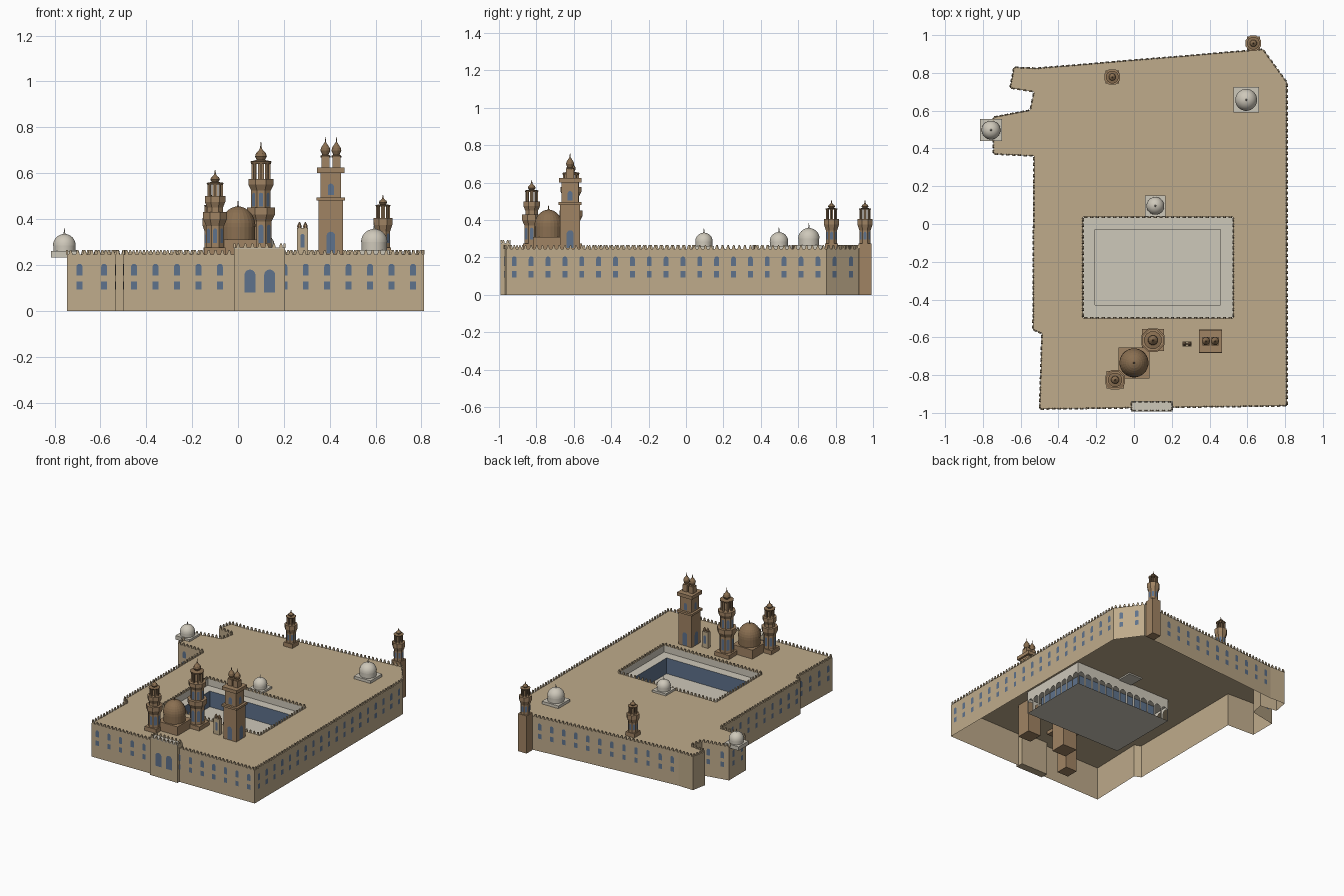
import bpy, bmesh
from math import sin, cos, pi, floor
from mathutils import Vector, Matrix

if "Cube" in bpy.data.objects:
    bpy.data.objects.remove(bpy.data.objects["Cube"], do_unlink=True)


def material(name, *rgb):
    lin = [((c / 255 + 0.055) / 1.055) ** 2.4 for c in rgb] + [1]
    m = bpy.data.materials.new(name)
    m.use_nodes = True
    m.diffuse_color = lin
    m.node_tree.nodes["Principled BSDF"].inputs["Base Color"].default_value = lin
    return m


SAND = material("sandstone", 191, 171, 139)
STONE = material("brown stone", 160, 131, 99)
BROWN = material("dome brown", 138, 111, 81)
CREAM = material("cream plaster", 206, 200, 186)
BLUE = material("window blue", 94, 114, 140)


def finish(name, bm, mat, smooth=False):
    me = bpy.data.meshes.new(name)
    bm.to_mesh(me)
    bm.free()
    me.materials.append(mat)
    ob = bpy.data.objects.new(name, me)
    bpy.context.collection.objects.link(ob)
    if smooth:
        bpy.context.view_layer.objects.active = ob
        ob.select_set(True)
        bpy.ops.object.shade_smooth_by_angle(angle=0.7)
        ob.select_set(False)
    return ob


def add_box(bm, x, y, z0, z1, hx, hy, turn=0, taper=1):
    vs = bmesh.ops.create_cube(bm, size=2)["verts"]
    for v in vs:
        if v.co.z > 0:
            v.co.x *= taper
    place = Matrix.Translation((x, y, (z0 + z1) / 2)) @ Matrix.Rotation(turn, 4, "Z")
    bmesh.ops.transform(bm, verts=vs, matrix=place @ Matrix.Diagonal((hx, hy, (z1 - z0) / 2, 1)))


def box(name, x, y, z0, z1, hx, hy, mat):
    bm = bmesh.new()
    add_box(bm, x, y, z0, z1, hx, hy)
    return finish(name, bm, mat)


def lathe(name, x, y, profile, sides, mat, smooth=False):
    bm = bmesh.new()
    rings = []
    for r, z in profile:
        angs = [2 * pi * (i + 0.5) / sides for i in range(sides)]
        rings.append([bm.verts.new((x + r * cos(a), y + r * sin(a), z)) for a in angs])
    for lo, hi in zip(rings, rings[1:]):
        for i in range(sides):
            j = (i + 1) % sides
            bm.faces.new((lo[i], lo[j], hi[j], hi[i]))
    bm.faces.new(rings[0][::-1])
    bm.faces.new(rings[-1])
    return finish(name, bm, mat, smooth)


def arch(w, h, steps=6):
    """Round-headed outline, counter-clockwise from the lower left."""
    r = w / 2
    head = [(r * cos(pi * i / steps), h - r + r * sin(pi * i / steps)) for i in range(steps + 1)]
    return [(-r, 0), (r, 0)] + head


def plate(bm, pts, x, y, z, t, off=0.002):
    """Flat panel standing on direction t, facing t cross up."""
    nx, ny = t.y * off, -t.x * off
    bm.faces.new([bm.verts.new((x + t.x * u + nx, y + t.y * u + ny, z + v)) for u, v in pts])


def edges_of(loop):
    for a, b in zip(loop, loop[1:] + loop[:1]):
        a, b = Vector(a), Vector(b)
        yield a, b, (b - a).normalized(), (b - a).length


def merlons(name, loop, z, mat, closed=True):
    bm = bmesh.new()
    runs = list(edges_of(loop))
    for a, b, t, length in runs if closed else runs[:-1]:
        n = max(1, round(length / 0.03))
        for i in range(n):
            p = a + t * length * (i + 0.5) / n
            add_box(bm, p.x, p.y, z, z + 0.02, 0.009, 0.004, Vector((1, 0)).angle_signed(t) * -1, 0.35)
    finish(name, bm, mat)


# Main hall: outline walls and a roof with the court cut out
ROOF = 0.245
outline = [(-0.5, -0.98), (0.81, -0.963), (0.81, 0.75), (0.683, 0.925), (-0.515, 0.825),
           (-0.636, 0.83), (-0.657, 0.72), (-0.53, 0.7), (-0.55, 0.603), (-0.745, 0.566),
           (-0.745, 0.37), (-0.53, 0.36), (-0.535, -0.56), (-0.488, -0.58)]
court = [(-0.27, -0.497), (0.525, -0.497), (0.525, 0.037), (-0.27, 0.037)]
inner = [(-0.207, -0.43), (0.458, -0.43), (0.458, -0.03), (-0.207, -0.03)]


def wall_loop(name, loop, z0, z1, mat, inward=False):
    bm = bmesh.new()
    for a, b, t, length in edges_of(loop):
        plate(bm, [(0, 0), (length, 0), (length, z1 - z0), (0, z1 - z0)], a.x, a.y, z0, t, 0)
    if inward:
        bmesh.ops.reverse_faces(bm, faces=bm.faces)
    return finish(name, bm, mat)


def slab(name, loops, z, mat):
    bm = bmesh.new()
    for loop in loops:
        vs = [bm.verts.new((px, py, z)) for px, py in loop]
        for a, b in zip(vs, vs[1:] + vs[:1]):
            bm.edges.new((a, b))
    bmesh.ops.triangle_fill(bm, use_beauty=True, edges=bm.edges[:])
    bm.normal_update()
    bmesh.ops.reverse_faces(bm, faces=[f for f in bm.faces if f.normal.z < 0])
    return finish(name, bm, mat)


wall_loop("outer_walls", outline, 0, ROOF, SAND)
slab("main_roof", [outline, court], ROOF, SAND)
merlons("outer_battlements", outline, ROOF, SAND)
merlons("court_battlements", court, ROOF, SAND)

# Two rows of windows along the long walls
bm = bmesh.new()
for a, b, t, length in edges_of(outline):
    n = floor(length / 0.09)
    for i in range(n if n > 1 else 0):
        p = a + t * length * (i + 0.5) / n
        plate(bm, [(-0.013, 0), (0.013, 0), (0.013, 0.036), (-0.013, 0.036)], p.x, p.y, 0.092, t)
        plate(bm, arch(0.026, 0.05), p.x, p.y, 0.155, t)
finish("wall_windows", bm, BLUE)

# Court: upper band, ledge, blue inner walls, floor and arcade
LEDGE, FLOOR = 0.195, 0.08
wall_loop("court_band", court, LEDGE, ROOF, CREAM, True)
slab("court_ledge", [court, inner], LEDGE, CREAM)
wall_loop("court_inner_walls", inner, FLOOR, LEDGE, BLUE, True)
slab("court_floor", [court], FLOOR, CREAM)
bm = bmesh.new()
for a, b, t, length in edges_of(court):
    n = round(length / 0.06)
    w, high = length / n / 2, LEDGE - FLOOR
    opening = arch(w * 1.5, high * 0.85)[2:]
    bay = [(w, 0), (w, high), (-w, high), (-w, 0), (-w * 0.75, 0)] + opening[::-1] + [(w * 0.75, 0)]
    for i in range(n):
        p = a + t * length * (i + 0.5) / n
        plate(bm, bay, p.x, p.y, FLOOR, t, 0)
finish("court_arcade", bm, CREAM)

# Entrance portal
box("portal", 0.094, -0.965, 0, 0.272, 0.111, 0.028, SAND)
box("portal_top", 0.094, -0.965, 0.272, 0.276, 0.111, 0.028, CREAM)
merlons("portal_battlements", [(-0.015, -0.989), (0.203, -0.989), (0.203, -0.941), (-0.015, -0.941)], 0.274, SAND)
bm = bmesh.new()
for x in (0.052, 0.138):
    plate(bm, arch(0.048, 0.1, 8), x, -0.993, 0.08, Vector((1, 0)))
finish("portal_arches", bm, BLUE)


# Octagonal minarets
def ring_windows(name, x, y, r, z, w, h):
    bm = bmesh.new()
    for i in range(8):
        a = i * pi / 4
        d = r * cos(pi / 8)
        plate(bm, arch(w, h), x + d * cos(a), y + d * sin(a), z, Vector((-sin(a), cos(a))))
    finish(name, bm, BLUE)


def lantern(name, x, y, r, z0, z1, top):
    """Open ring of columns under a cap, bulb and spire."""
    bm = bmesh.new()
    for i in range(8):
        a = i * pi / 4
        add_box(bm, x + r * cos(a), y + r * sin(a), z0, z1, r * 0.14, r * 0.14, a)
    add_box(bm, x, y, z0, z1, r * 0.35, r * 0.35)
    finish(name + "_columns", bm, STONE)
    h, b = top - z1, r * 0.72
    lathe(name + "_cap", x, y, [(r * 1.2, z1), (r * 1.3, z1 + h * 0.12), (b * 0.7, z1 + h * 0.18),
          (b, z1 + h * 0.33), (b * 0.85, z1 + h * 0.48), (b * 0.35, z1 + h * 0.62),
          (0.004, z1 + h * 0.72), (0.001, top)], 12, BROWN)


def minaret(name, x, y, foot, half, shaft, low, mid, columns, top, upper=0):
    """Square foot, shaft, balcony, optional upper shaft and balcony, lantern."""
    box(name + "_foot", x, y, foot, 0.275, half, half, STONE)
    wide = shaft * 1.33
    prof = [(shaft, 0.27), (shaft, low - 0.03), (wide, low), (wide, low + 0.03)]
    ring_windows(name + "_windows", x, y, shaft, 0.295, shaft * 0.42, (low - 0.03 - 0.295) * 0.85)
    if upper:
        prof += [(upper, low + 0.03), (upper, mid - 0.025), (upper * 1.3, mid), (upper * 1.3, mid + 0.025)]
        room = mid - low - 0.055
        if room > 0.03:
            ring_windows(name + "_upper_windows", x, y, upper, low + 0.035, upper * 0.4, room * 0.8)
    lathe(name + "_shaft", x, y, prof, 8, STONE)
    lantern(name, x, y, (upper or shaft) * 0.8, prof[-1][1], columns, top)


minaret("left_minaret", -0.1, -0.825, 0, 0.046, 0.042, 0.4, 0.475, 0.55, 0.615, 0.037)
minaret("middle_minaret", 0.1, -0.615, 0, 0.058, 0.05, 0.42, 0.55, 0.64, 0.737, 0.046)
minaret("back_minaret", -0.115, 0.778, 0.2, 0.035, 0.033, 0.375, 0, 0.455, 0.505)
minaret("corner_minaret", 0.632, 0.957, 0, 0.035, 0.033, 0.375, 0, 0.455, 0.505)

# Square minaret with two heads
X, Y = 0.405, -0.62
for part, z0, z1, half in (("base", 0, 0.48, 0.053), ("lower_balcony", 0.48, 0.495, 0.062),
                           ("upper_shaft", 0.495, 0.6, 0.045), ("upper_balcony", 0.6, 0.625, 0.06)):
    box("twin_minaret_" + part, X, Y, z0, z1, half, half, STONE)
bm = bmesh.new()
for t in (Vector((1, 0)), Vector((0, 1)), Vector((-1, 0)), Vector((0, -1))):
    plate(bm, arch(0.038, 0.095), X + t.y * 0.053, Y - t.x * 0.053, 0.25, t)
    plate(bm, arch(0.026, 0.05), X + t.y * 0.045, Y - t.x * 0.045, 0.505, t)
finish("twin_minaret_windows", bm, BLUE)
for side, dx in (("right", -0.024), ("left", 0.024)):
    x = X + dx
    box("twin_" + side + "_post", x, Y, 0.625, 0.672, 0.018, 0.022, STONE)
    lathe("twin_" + side + "_head", x, Y, [(0.022, 0.668), (0.022, 0.676), (0.014, 0.68), (0.022, 0.698),
          (0.02, 0.71), (0.008, 0.728), (0.003, 0.735), (0.001, 0.757)], 12, BROWN)

# Small bell gable with two pinnacles
box("gable_tower", 0.281, -0.635, ROOF, 0.36, 0.024, 0.014, SAND)
for x in (0.268, 0.294):
    lathe("gable_pinnacle", x, -0.635, [(0.01, 0.36), (0.011, 0.37), (0.005, 0.382), (0.001, 0.388)], 8, STONE)
bm = bmesh.new()
plate(bm, arch(0.018, 0.06), 0.281, -0.649, 0.275, Vector((1, 0)))
plate(bm, arch(0.018, 0.06), 0.281, -0.621, 0.275, Vector((-1, 0)))
finish("gable_windows", bm, BLUE)


# Domes on square bases
def dome(name, x, y, half, z0, z1, r, spring, top, tip, mat, base_mat, sides, smooth):
    box(name + "_base", x, y, z0, z1, half, half, base_mat)
    h = top - spring
    prof = [(r * 0.96, z1), (r * 0.96, spring), (r, spring)]
    prof += [(r * cos(a), spring + h * sin(a)) for a in (pi / 2 * i / 8 for i in range(1, 8))]
    prof += [(0.005, top), (0.003, top + 0.006), (0.001, tip)]
    lathe(name, x, y, prof, sides, mat, smooth)


dome("brown_dome", 0, -0.735, 0.082, 0.22, 0.31, 0.077, 0.365, 0.455, 0.48, BROWN, STONE, 24, False)
dome("annex_dome", -0.757, 0.497, 0.058, 0.232, 0.26, 0.05, 0.285, 0.335, 0.36, CREAM, CREAM, 24, True)
dome("back_dome", 0.594, 0.657, 0.067, 0.235, 0.265, 0.058, 0.3, 0.357, 0.385, CREAM, CREAM, 24, True)
dome("court_dome", 0.113, 0.096, 0.055, 0.235, 0.26, 0.047, 0.285, 0.332, 0.355, CREAM, CREAM, 24, True)
